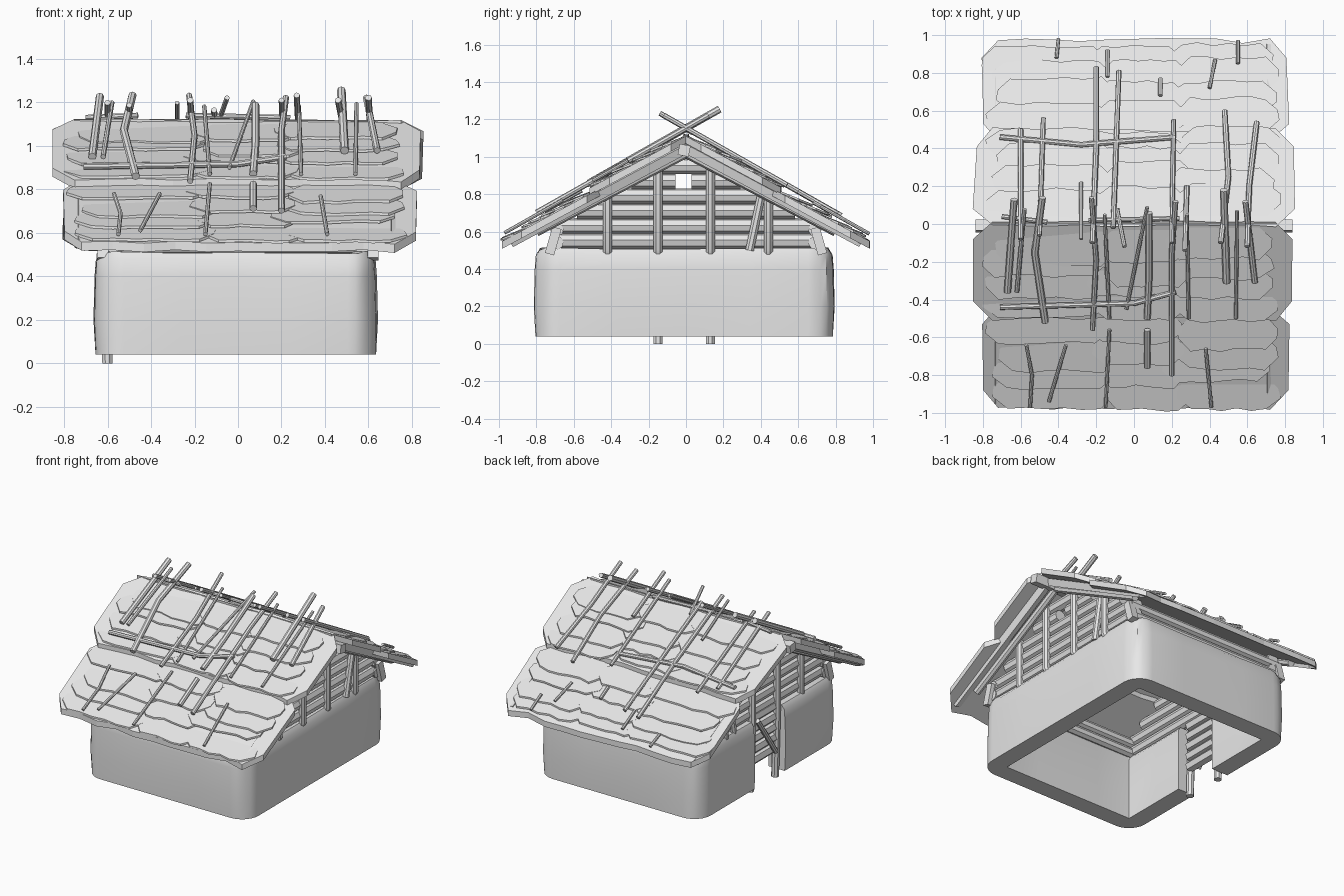
import bpy, bmesh, math, random
from mathutils import Vector

random.seed(4)
if "Cube" in bpy.data.objects:
    bpy.data.objects.remove(bpy.data.objects["Cube"])

grey = bpy.data.materials.new("plain_grey")
grey.use_nodes = True
grey.diffuse_color = (0.8, 0.8, 0.8, 1)
grey.node_tree.nodes["Principled BSDF"].inputs["Base Color"].default_value = (0.8, 0.8, 0.8, 1)

PITCH, RIDGE = 0.565, 1.13


def finish(name, bm, smooth=True):
    bmesh.ops.recalc_face_normals(bm, faces=bm.faces[:])
    mesh = bpy.data.meshes.new(name)
    bm.to_mesh(mesh)
    bm.free()
    mesh.materials.append(grey)
    obj = bpy.data.objects.new(name, mesh)
    bpy.context.collection.objects.link(obj)
    if smooth:
        bpy.ops.object.select_all(action='DESELECT')
        bpy.context.view_layer.objects.active = obj
        obj.select_set(True)
        bpy.ops.object.shade_smooth_by_angle(angle=math.radians(40))
    return obj


def loft(bm, rings):
    """Skin a row of closed rings and cap both ends."""
    rows = [[bm.verts.new(p) for p in ring] for ring in rings]
    n = len(rows[0])
    for a, b in zip(rows, rows[1:]):
        for i in range(n):
            bm.faces.new((a[i], a[(i + 1) % n], b[(i + 1) % n], b[i]))
    bm.faces.new(rows[0])
    bm.faces.new(rows[-1])


def tube(bm, points, r, sides=8):
    pts = [Vector(p) for p in points]
    rings = []
    for i, p in enumerate(pts):
        d = (pts[min(i + 1, len(pts) - 1)] - pts[max(i - 1, 0)]).normalized()
        u = d.cross(Vector((0.3, 0.2, 1)) if abs(d.z) < 0.8 else Vector((1, 0, 0))).normalized()
        v = d.cross(u)
        rings.append([p + r * (u * math.cos(a) + v * math.sin(a))
                      for a in (math.tau * (k + 0.5) / sides for k in range(sides))])
    loft(bm, rings)


# Plastered wall ring, open below, with a doorway in the -x side
HX, HY, R, DOOR = 0.645, 0.795, 0.13, 0.17
plan = [(-HX, -y, -1, 0) for y in (DOOR, 0.4)]
for sx, sy, start in ((-1, -1, 180), (1, -1, 270), (1, 1, 0), (-1, 1, 90)):
    for k in range(7):
        a = math.radians(start + 15 * k)
        c, s = math.cos(a), math.sin(a)
        plan.append((sx * (HX - R) + R * c, sy * (HY - R) + R * s, c, s))
    if sy == -1 and sx == -1:
        plan += [(x, -HY, 0, -1) for x in (-0.25, 0, 0.25)]
    elif sx == 1 and sy == -1:
        plan += [(HX, y, 1, 0) for y in (-0.35, 0, 0.35)]
    elif sx == 1:
        plan += [(x, HY, 0, 1) for x in (0.25, 0, -0.25)]
plan += [(-HX, y, -1, 0) for y in (0.4, DOOR)]
# each section point is inward offset and height
section = [(0.0, 0.04), (-0.005, 0.2), (0, 0.4), (0.006, 0.48), (0.025, 0.51),
           (0.11, 0.51), (0.128, 0.48), (0.128, 0.04)]
rings = []
for x, y, nx, ny in plan:
    w = random.uniform(-0.006, 0.006)
    rings.append([(x - nx * (d + w * (0 < i < 4)) - 0.01, y - ny * (d + w * (0 < i < 4)) - 0.01,
                   z + w * (2 < i < 6)) for i, (d, z) in enumerate(section)])
bm = bmesh.new()
loft(bm, rings)
finish("plaster_wall", bm)

# Log infill, posts and rafters of each gable
for sx, side in ((-1, "door"), (1, "far")):
    bm = bmesh.new()
    for k in range(6):
        z = 0.55 + 0.08 * k
        half = min(0.72, (1.03 - z) / 0.55)
        spans = [(-half, -0.055), (0.03, half)] if k == 4 else [(-half, half)]
        for a, b in spans:
            tube(bm, [(sx * 0.575, a, z), (sx * 0.575, b, z)], 0.042)
    finish(side + "_gable_logs", bm)

    bm = bmesh.new()
    for y in (-0.42, -0.15, 0.13, 0.44):
        low = 0.0 if sx < 0 and abs(y) < 0.2 else 0.48
        tube(bm, [(sx * 0.6, y, low), (sx * 0.615, y, 0.5), (sx * 0.615, y, 1.05 - 0.53 * abs(y))], 0.026)
    tube(bm, [(sx * 0.615, 0.34, 0.5), (sx * 0.62, 0.41, 0.83)], 0.024)
    for s in (-1, 1):
        tube(bm, [(sx * 0.62, s * 0.73, 0.48), (sx * 0.62, s * 0.69, 0.62)], 0.036, 4)
    finish(side + "_gable_posts", bm)

    bm = bmesh.new()
    for s in (-1, 1):
        tube(bm, [(sx * 0.72, -s * 0.02, 1.06), (sx * 0.72, s * 0.94, 0.545)], 0.034, 4)
        tube(bm, [(sx * 0.66, -s * 0.02, 1.03), (sx * 0.66, s * 0.8, 0.6)], 0.026)
    finish(side + "_gable_rafters", bm)

# Logs closing the gap between the long walls and the roof
bm = bmesh.new()
for s in (-1, 1):
    for z in (0.54, 0.61):
        tube(bm, [(-0.62, s * 0.69, z), (0.62, s * 0.69, z)], 0.036)
finish("eave_logs", bm)

bm = bmesh.new()
tube(bm, [(-0.84, -0.01, 1.035), (0.84, -0.01, 1.035)], 0.042, 4)
finish("ridge_beam", bm)

# Door of horizontal planks with a diagonal brace
bm = bmesh.new()
for k in range(5):
    z = 0.21 + 0.075 * k
    tube(bm, [(-0.59, -0.14, z), (-0.59, 0.12, z)], 0.038, 6)
tube(bm, [(-0.635, -0.11, 0.2), (-0.635, 0.1, 0.5)], 0.018)
finish("door", bm)


# Thatch: thin ragged sheets that overlap down each slope
def sheet(bm, side, x0, x1, s0, s1, h0, h1, thick, cut, rag, n=7):
    def rnd():
        return random.uniform(-rag, rag)
    xs = [x0 + cut + (x1 - x0 - 2 * cut) * i / n for i in range(n + 1)]
    m = min(cut, (s1 - s0) * 0.35)
    outline = [(x, s0 + rnd() * 0.4) for x in xs]
    outline += [(x1 + rnd(), s0 + m), (x1 + rnd(), s1 - m)]
    outline += [(x, s1 + rnd()) for x in reversed(xs)]
    outline += [(x0 + rnd(), s1 - m), (x0 + rnd(), s0 + m)]
    tilt = random.uniform(-0.008, 0.008)
    top = []
    for x, s in outline:
        h = h0 + (h1 - h0) * (s - s0) / (s1 - s0) + tilt * x
        top.append(Vector((x, side * s, RIDGE - PITCH * s + h)))
    loft(bm, [top, [p - Vector((0, 0, thick)) for p in top]])


for side, label in ((-1, "front"), (1, "back")):
    for tier, s0, s1, wide, base in (("upper", -0.01, 0.5, 0.84, 0.0), ("lower", 0.44, 0.97, 0.81, -0.022)):
        bm = bmesh.new()
        sheet(bm, side, -wide, wide, s0, s1, base - 0.015, base - 0.002, 0.04, 0.09, 0.015, 10)
        for row in range(4):
            a = s0 + 0.04 + 0.105 * row
            for x0, x1 in ((-0.76, -0.12), (-0.2, 0.28), (0.2, 0.75)):
                j = random.uniform(-0.05, 0.05)
                b = min(a + 0.17 + j * 0.6, s1 + 0.015)
                sheet(bm, side, x0 + j, x1 + j * 0.6, a + j * 0.3, b, base - 0.012, base + 0.016, 0.012, 0.07, 0.01, 5)
        finish(label + "_" + tier + "_thatch", bm, False)

# Weighting sticks: radius, then points across and down the slope
front = [
    (0.019, (-0.635, -0.13), (-0.67, 0.36)), (0.012, (-0.58, -0.08), (-0.62, 0.36)),
    (0.019, (-0.485, -0.14), (-0.525, 0.15), (-0.47, 0.52)), (0.014, (-0.225, -0.14), (-0.2, 0.19), (-0.22, 0.56)),
    (0.01, (-0.155, -0.05), (-0.13, 0.5)), (0.01, (0.07, -0.09), (-0.04, 0.45)),
    (0.018, (0.08, -0.06), (0.08, 0.27), (0.07, 0.5)), (0.015, (0.22, -0.12), (0.2, 0.15), (0.2, 0.8)),
    (0.01, (0.28, -0.05), (0.29, 0.5)), (0.02, (0.475, -0.18), (0.49, 0.31)),
    (0.01, (0.545, -0.07), (0.54, 0.5)), (0.016, (0.59, -0.12), (0.64, 0.31)),
    (0.01, (-0.57, 0.64), (-0.54, 0.8), (-0.55, 0.97)), (0.01, (-0.36, 0.64), (-0.45, 0.94)),
    (0.01, (-0.13, 0.56), (-0.15, 0.97)), (0.017, (0.07, 0.56), (0.07, 0.76)),
    (0.01, (0.38, 0.66), (0.41, 0.97)), (0.015, (-0.71, 0.44), (0.0, 0.42), (0.22, 0.36))]
back = [
    (0.014, (-0.6, -0.08), (-0.6, 0.5)), (0.013, (-0.5, -0.06), (-0.48, 0.56)),
    (0.01, (-0.28, -0.08), (-0.28, 0.22)), (0.015, (-0.22, -0.1), (-0.2, 0.4), (-0.2, 0.83)),
    (0.014, (-0.11, -0.02), (-0.08, 0.81)), (0.012, (0.14, 0.68), (0.14, 0.77)),
    (0.013, (0.2, -0.1), (0.21, 0.55)), (0.014, (0.27, -0.14), (0.28, 0.2)),
    (0.015, (0.46, -0.1), (0.5, 0.25), (0.48, 0.6)), (0.015, (0.6, -0.12), (0.61, 0.2), (0.65, 0.54)),
    (0.01, (-0.41, 0.88), (-0.4, 0.98)), (0.01, (-0.14, 0.78), (-0.14, 0.92)),
    (0.01, (0.4, 0.72), (0.43, 0.87)), (0.01, (0.55, 0.85), (0.55, 0.97)),
    (0.012, (-0.05, -0.12), (-0.09, 0.08)), (0.015, (-0.71, 0.46), (-0.28, 0.42), (0.22, 0.46))]
for side, label, sticks in ((-1, "front", front), (1, "back", back)):
    bm = bmesh.new()
    for r, *pts in sticks:
        drop = 0.012 if pts[0][1] > 0.5 else 0.0
        tube(bm, [(x, side * s, RIDGE + 0.024 - PITCH * s - drop) for x, s in pts], r)
    finish(label + "_roof_sticks", bm)

# Loose poles lying along the ridge
bm = bmesh.new()
tube(bm, [(-0.7, 0.04, 1.13), (-0.46, 0.01, 1.14)], 0.013)
tube(bm, [(-0.24, 0.02, 1.14), (0.24, 0.03, 1.13)], 0.013)
finish("ridge_sticks", bm)
